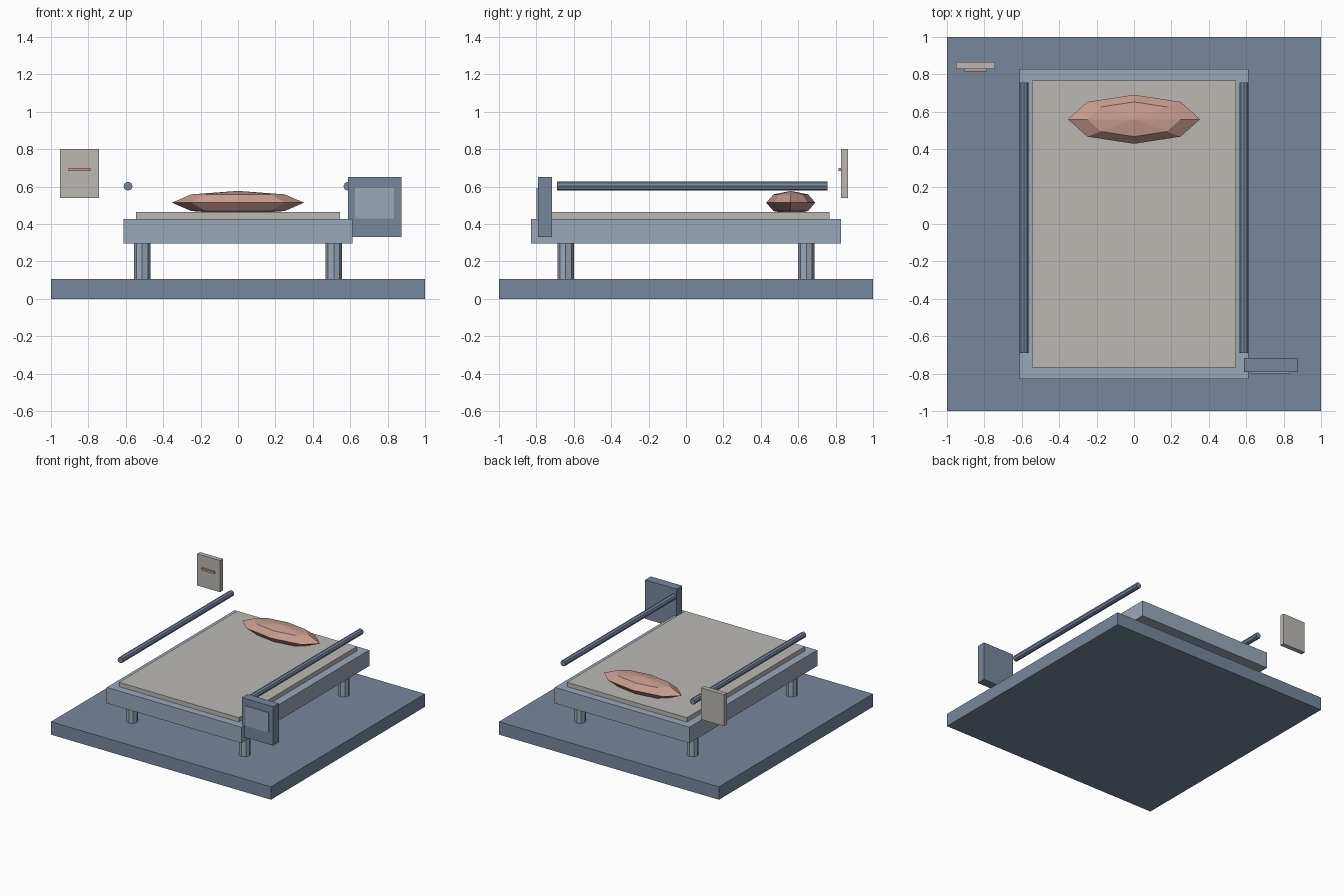
import bpy, math

if "Cube" in bpy.data.objects:
    bpy.data.objects.remove(bpy.data.objects["Cube"])


def material(name, rgb):
    m = bpy.data.materials.new(name)
    lin = [((c / 255 + 0.055) / 1.055) ** 2.4 for c in rgb]
    m.diffuse_color = (*lin, 1)
    m.use_nodes = True
    m.node_tree.nodes["Principled BSDF"].inputs["Base Color"].default_value = m.diffuse_color
    return m


slate = material("slate blue", (119, 135, 158))
pale_blue = material("pale blue grey", (155, 169, 187))
linen = material("linen grey", (188, 185, 180))
rose = material("dusty rose", (200, 156, 143))


def finish(name, mat):
    ob = bpy.context.object
    ob.name = name
    ob.data.materials.append(mat)
    return ob


def box(name, mat, x0, x1, y0, y1, z0, z1):
    bpy.ops.mesh.primitive_cube_add(
        size=1, location=((x0 + x1) / 2, (y0 + y1) / 2, (z0 + z1) / 2))
    bpy.context.object.scale = (x1 - x0, y1 - y0, z1 - z0)
    return finish(name, mat)


def rod(name, mat, radius, length, location, tilt=0):
    bpy.ops.mesh.primitive_cylinder_add(
        vertices=8, radius=radius, depth=length, location=location,
        rotation=(tilt, 0, 0))
    return finish(name, mat)


# Floor, bed frame and mattress
box("floor_slab", slate, -1, 1, -1, 1, 0, 0.106)
box("bed_frame", pale_blue, -0.612, 0.612, -0.83, 0.83, 0.296, 0.427)
box("mattress", linen, -0.545, 0.545, -0.767, 0.767, 0.40, 0.463)

# Legs and side rails
for sx, side in ((-1, "left"), (1, "right")):
    for sy, end in ((-1, "front"), (1, "back")):
        rod(f"{end}_{side}_leg", pale_blue, 0.044, 0.22,
            (sx * 0.512, sy * 0.643, 0.201))
    rod(f"{side}_rail", slate, 0.024, 1.445,
        (sx * 0.588, 0.034, 0.602), math.pi / 2)

# Faceted pillow
bpy.ops.mesh.primitive_uv_sphere_add(
    segments=8, ring_count=4, radius=1, location=(0, 0.56, 0.514))
bpy.context.object.scale = (0.353, 0.131, 0.063)
finish("pillow", rose)

# Monitor at the foot of the bed
box("monitor_case", slate, 0.588, 0.873, -0.79, -0.717, 0.33, 0.65)
box("monitor_screen", pale_blue, 0.625, 0.835, -0.798, -0.789, 0.43, 0.593)

# Wall plate at the head of the bed
box("wall_plate", linen, -0.952, -0.743, 0.829, 0.866, 0.54, 0.80)
box("wall_plate_bar", rose, -0.905, -0.788, 0.815, 0.830, 0.683, 0.70)
